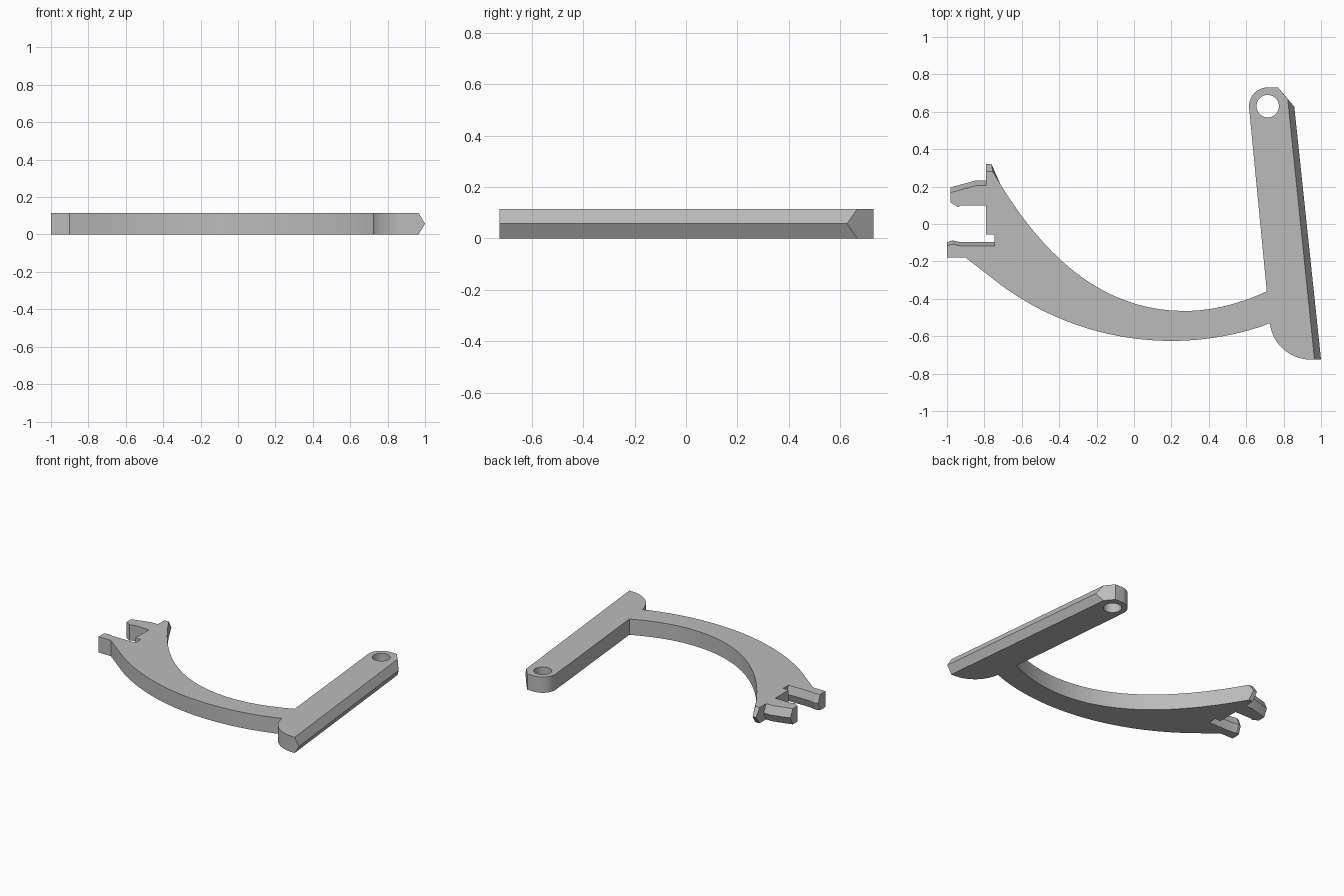
import bpy, bmesh, math
from mathutils import Vector
from mathutils.geometry import interpolate_bezier

THICK = 0.115

if "Cube" in bpy.data.objects:
    bpy.data.objects.remove(bpy.data.objects["Cube"])

grey = bpy.data.materials.new("plain grey")
grey.use_nodes = True
grey.diffuse_color = (0.5, 0.5, 0.5, 1)
grey.node_tree.nodes["Principled BSDF"].inputs["Base Color"].default_value = grey.diffuse_color


def arc(cx, cy, r, start, end, n):
    """Points on a circle between two angles in degrees."""
    angles = [math.radians(start + (end - start) * i / n) for i in range(n + 1)]
    return [(cx + r * math.cos(a), cy + r * math.sin(a)) for a in angles]


def curve(*pts, n=20):
    return [tuple(p) for p in interpolate_bezier(*[Vector(p) for p in pts], n)]


def plate(name, outline, ridge=None):
    """Flat plate; ridge moves chosen outline points at mid height to give a V edge."""
    ridge = ridge or {}
    bm = bmesh.new()
    middle = [ridge.get(p, p) for p in outline]
    rings = [[bm.verts.new((x, y, z)) for x, y in ring]
             for ring, z in ((outline, 0), (middle, THICK / 2), (outline, THICK))]
    bm.faces.new(rings[0])
    bm.faces.new(rings[2])
    n = len(outline)
    for low, high in zip(rings, rings[1:]):
        for i in range(n):
            j = (i + 1) % n
            bm.faces.new((low[i], low[j], high[j], high[i]))
    bmesh.ops.recalc_face_normals(bm, faces=bm.faces)
    mesh = bpy.data.meshes.new(name)
    bm.to_mesh(mesh)
    bm.free()
    mesh.materials.append(grey)
    obj = bpy.data.objects.new(name, mesh)
    bpy.context.collection.objects.link(obj)
    return obj


def activate(obj):
    bpy.ops.object.select_all(action="DESELECT")
    obj.select_set(True)
    bpy.context.view_layer.objects.active = obj


# Crescent arm with the pointed tip at its upper end
inner = curve((-0.755, 0.28), (-0.495, -0.17), (-0.17, -0.465), (0.27, -0.465))
inner += curve((0.27, -0.465), (0.42, -0.465), (0.57, -0.425), (0.71, -0.36), n=12)[1:]
outer = arc(0.2, 0.915, 1.54, 289.9, 232.15, 32)
outer[0] = (0.725, -0.53)
outer[-1] = (-0.745, -0.30)
tip = (-0.79, 0.28)
arm = plate("crescent_arm",
            inner + outer + [(-0.745, -0.055), (-0.79, -0.055), tip],
            {inner[0]: (-0.762, 0.32), tip: (-0.79, 0.32)})

# Upper hook
upper = [(-0.79, 0.205), (-0.845, 0.205), (-0.98, 0.168)]
upper_hook = plate("upper_hook",
                   upper + [(-0.98, 0.115), (-0.94, 0.09), (-0.925, 0.10), (-0.79, 0.10)],
                   {(x, y): (x, y + 0.028) for x, y in upper})

# Lower hook
lower = [(-0.745, -0.117), (-0.93, -0.117), (-0.97, -0.108), (-1, -0.117)]
lower_hook = plate("lower_hook",
                   lower + [(-1, -0.18), (-0.9, -0.18), (-0.745, -0.30)],
                   {(x, y): (x, y + 0.02) for x, y in lower})

# Straight bar with rounded ends and a V edge along its outer side
top_corner, foot_corner = (0.822, 0.667), (0.965, -0.725)
bar = plate("side_bar",
            arc(0.715, 0.63, 0.1, 90, 186, 14)
            + [(0.71, -0.36), (0.725, -0.53)]
            + arc(0.945, -0.505, 0.22, 190, 270, 14)
            + [foot_corner, top_corner, (0.77, 0.73)],
            {top_corner: (0.857, 0.627), foot_corner: (1, -0.725)})

# Pin hole through the bar
bpy.ops.mesh.primitive_cylinder_add(vertices=32, radius=0.06, depth=0.4,
                                    location=(0.715, 0.63, THICK / 2))
cutter = bpy.context.object
cutter.name = "pin_hole_cutter"
cutter.hide_render = True
cutter.data.materials.append(grey)
hole = bar.modifiers.new("pin_hole", "BOOLEAN")
hole.operation = "DIFFERENCE"
hole.solver = "EXACT"
hole.object = cutter
activate(bar)
bpy.ops.object.modifier_apply(modifier=hole.name)
bpy.data.objects.remove(cutter)

# Smooth the curved walls, keep the rims crisp
for part in (arm, upper_hook, lower_hook, bar):
    activate(part)
    bpy.ops.object.shade_smooth_by_angle(angle=math.radians(20))
